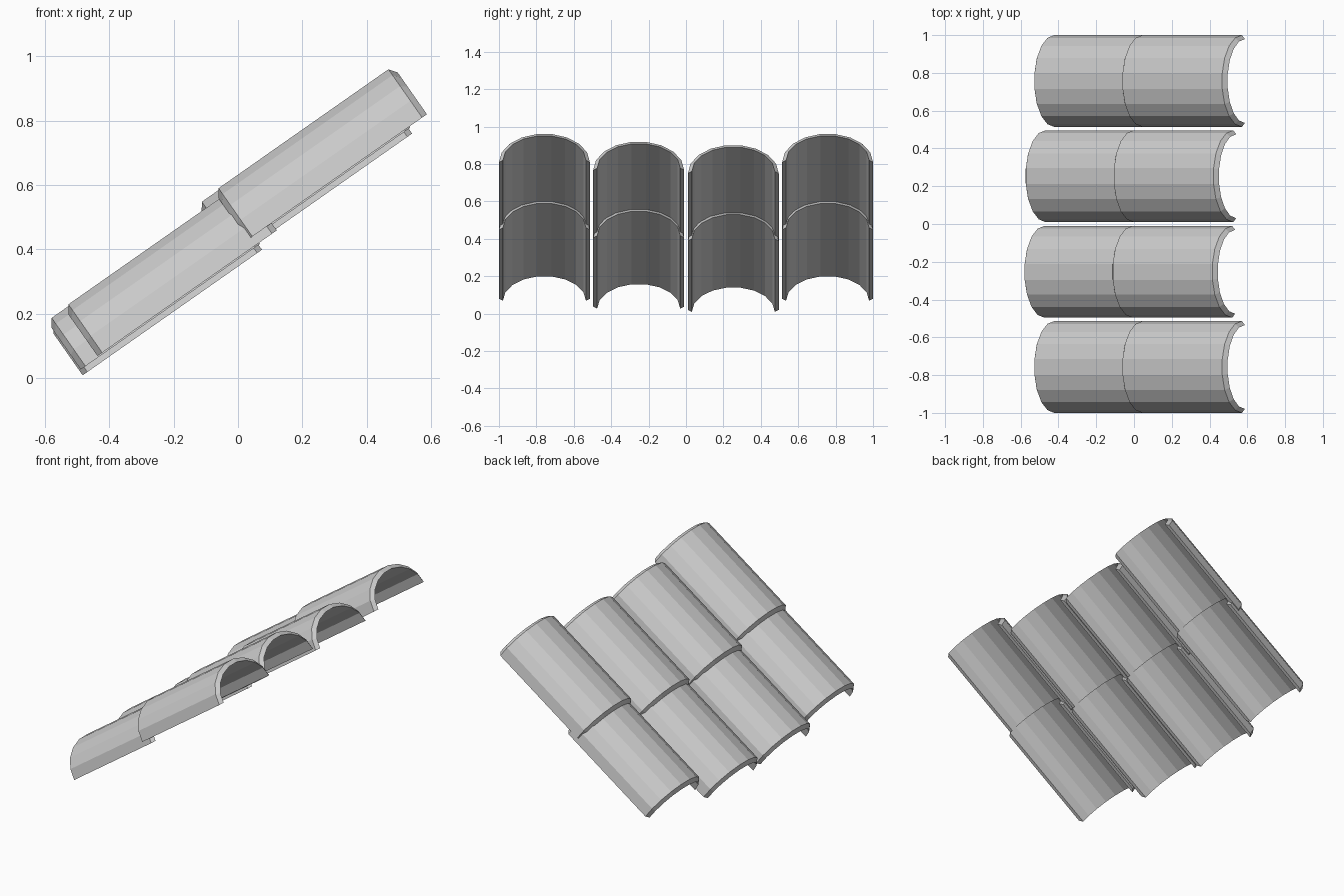
import bpy, bmesh
from math import radians, sin, cos, pi

if "Cube" in bpy.data.objects:
    bpy.data.objects.remove(bpy.data.objects["Cube"])

PITCH = radians(35)
SIDES = 9                      # flat facets across each arch
LENGTH, BEVEL = 0.68, 0.018    # inner length, slant of the end rims


def arch(a, b):
    """Half-ellipse cross-section as (sideways, height) points."""
    pts = []
    for i in range(SIDES + 1):
        t = pi * i / SIDES
        pts.append((-a * cos(t), b * sin(t)))
    k = 1 / max(p[1] for p in pts) * b      # keep the full crown height
    return [(y, h * k) for y, h in pts]


OUTER = arch(0.243, 0.183)
INNER = arch(0.222, 0.158)


def tile(name, y0, u0, v0, dx, dz):
    """Arched shell laid along the roof slope; u runs up it, v is normal to it."""
    bm = bmesh.new()

    def ring(profile, u):
        out = []
        for y, h in profile:
            a, v = u0 + u, v0 + h
            out.append(bm.verts.new((a * cos(PITCH) - v * sin(PITCH) + dx, y0 + y,
                                     a * sin(PITCH) + v * cos(PITCH) + dz)))
        return out

    # loop of rings: outer low, outer high, inner high, inner low
    rings = [ring(OUTER, BEVEL), ring(OUTER, LENGTH - BEVEL),
             ring(INNER, LENGTH), ring(INNER, 0)]
    for r in range(4):
        a, b = rings[r], rings[(r + 1) % 4]
        for i in range(SIDES):
            bm.faces.new((a[i], a[i + 1], b[i + 1], b[i]))
    # bottom edges of the two legs
    for i in (0, SIDES):
        bm.faces.new([r[i] for r in rings])
    bmesh.ops.recalc_face_normals(bm, faces=bm.faces)
    mesh = bpy.data.meshes.new(name)
    bm.to_mesh(mesh)
    bm.free()
    bpy.context.collection.objects.link(bpy.data.objects.new(name, mesh))


# four columns, the middle two slipped slightly down the roof
columns = [(-0.757, 0, 0), (-0.253, -0.052, -0.042),
           (0.253, -0.046, -0.06), (0.757, 0, 0)]
for n, (y, dx, dz) in enumerate(columns, 1):
    tile(f"lower_tile_{n}", y, -0.318, 0.307, dx, dz)
    tile(f"upper_tile_{n}", y, 0.271, 0.335, dx, dz)
